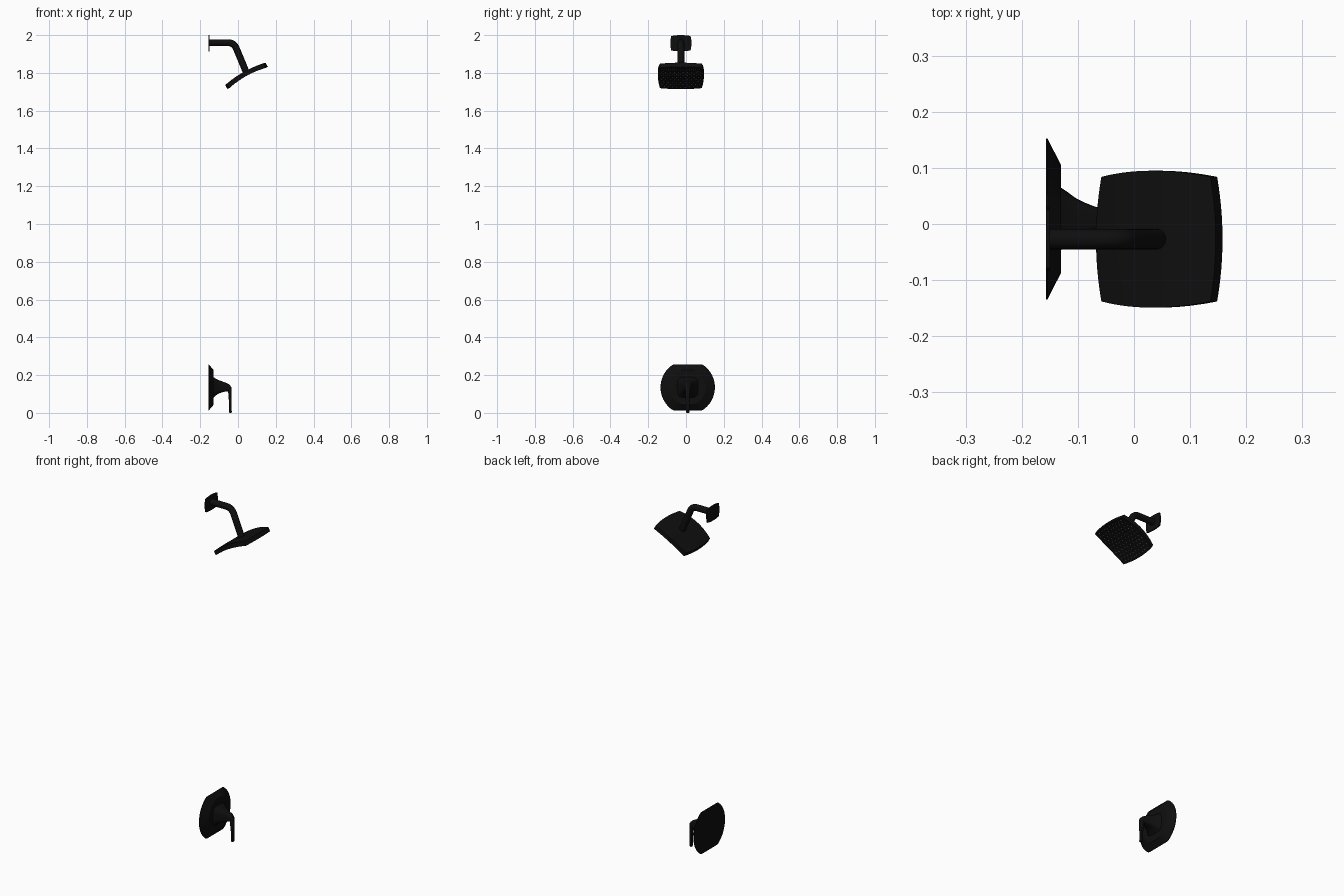
import bpy, bmesh, math
from mathutils import Matrix, Vector

if "Cube" in bpy.data.objects:
    bpy.data.objects.remove(bpy.data.objects["Cube"])


def material(name, rgb):
    m = bpy.data.materials.new(name)
    m.diffuse_color = (*rgb, 1)
    m.use_nodes = True
    m.node_tree.nodes["Principled BSDF"].inputs["Base Color"].default_value = m.diffuse_color
    return m


BLACK = material("matte black", (0.0045, 0.0045, 0.0045))
NOZZLE = material("pale grey rubber", (0.5, 0.5, 0.5))


def finish(name, bm, mat, angle=35):
    bmesh.ops.recalc_face_normals(bm, faces=bm.faces)
    me = bpy.data.meshes.new(name)
    bm.to_mesh(me)
    bm.free()
    ob = bpy.data.objects.new(name, me)
    bpy.context.collection.objects.link(ob)
    me.materials.append(mat)
    bpy.ops.object.select_all(action='DESELECT')
    ob.select_set(True)
    bpy.context.view_layer.objects.active = ob
    bpy.ops.object.shade_smooth_by_angle(angle=math.radians(angle))
    return ob


def loft(name, rings, mat, angle=35):
    bm = bmesh.new()
    loops = [[bm.verts.new(p) for p in r] for r in rings]
    n = len(loops[0])
    for a, b in zip(loops, loops[1:]):
        for i in range(n):
            j = (i + 1) % n
            bm.faces.new((a[i], a[j], b[j], b[i]))
    bm.faces.new(loops[0])
    bm.faces.new(loops[-1])
    return finish(name, bm, mat, angle)


def squircle(a, b, n=32, power=4):
    pts = []
    for i in range(n):
        t = 2 * math.pi * i / n
        c, s = math.cos(t), math.sin(t)
        pts.append((a * math.copysign(abs(c) ** (2 / power), c),
                    b * math.copysign(abs(s) ** (2 / power), s)))
    return pts


def pillow_point(s, t, hu, hv, bow, arch, w=0):
    return Vector((s * (hu - bow * t * t), t * (hv - bow * s * s), arch * (1 - s * s) + w))


# Square plate with bowed sides, optionally arched along its first axis
def pillow(name, hu, hv, bow, arch, thick, matrix, n=16):
    bm = bmesh.new()
    bmesh.ops.create_grid(bm, x_segments=n, y_segments=n, size=1)
    top = list(bm.faces)
    for v in bm.verts:
        v.co = pillow_point(v.co.x, v.co.y, hu, hv, bow, arch, thick / 2)
    new = bmesh.ops.extrude_face_region(bm, geom=top, use_keep_orig=True)['geom']
    for v in new:
        if isinstance(v, bmesh.types.BMVert):
            v.co.z -= thick
    bm.transform(matrix)
    return finish(name, bm, BLACK)


Y0 = -0.027   # centre line of the shower head
YV = 0.009    # centre line of the valve

# Shower wall flange
pillow("shower_flange", 0.043, 0.056, 0.005, 0, 0.007,
       Matrix.Translation((-0.1535, Y0, 1.957)) @ Matrix.Rotation(math.pi / 2, 4, 'Y'))

# Bent shower arm: straight, rounded bend, straight
p0, p1, p2, end = [Vector(p) for p in ((-0.055, Y0, 1.96), (-0.022, Y0, 1.96),
                                       (-0.009, Y0, 1.93), (0.047, Y0, 1.795))]
path = [Vector((-0.155, Y0, 1.96))]
for i in range(11):
    t = i / 10
    path.append(p0 * (1 - t) ** 2 + p1 * 2 * t * (1 - t) + p2 * t * t)
path.append(end)
rings = []
for i, p in enumerate(path):
    d = (path[min(i + 1, len(path) - 1)] - path[max(i - 1, 0)]).normalized()
    side = Vector((0, 1, 0))
    up = d.cross(side)
    rings.append([p + 0.018 * (side * math.cos(a) + up * math.sin(a))
                  for a in (2 * math.pi * k / 24 for k in range(24))])
loft("shower_arm", rings, BLACK)

# Tilted shower head
HEAD = Matrix.Translation((0.045, Y0, 1.784)) @ Matrix.Rotation(math.radians(-29), 4, 'Y')
SHAPE = (0.122, 0.122, 0.011, 0.013)
pillow("shower_head", *SHAPE, 0.025, HEAD)

# Spray nozzles in staggered rows on the underside
bm = bmesh.new()
for r in range(11):
    for c in range(10 if r % 2 else 9):
        s = -0.86 + 1.72 * r / 10
        t = (c - (4.5 if r % 2 else 4)) * 0.19
        p = pillow_point(s, t, *SHAPE, -0.0125)
        bmesh.ops.create_cone(bm, cap_ends=True, segments=8, radius1=0.0018, radius2=0.0022,
                              depth=0.003, matrix=HEAD @ Matrix.Translation(p))
finish("spray_nozzles", bm, NOZZLE)


# Valve wall plate: bevelled disc with flat top and bottom
def plate_ring(x, r, h):
    return [(x, YV + r * math.cos(a), 0.135 + max(-h, min(h, r * math.sin(a))))
            for a in (2 * math.pi * k / 72 for k in range(72))]


loft("valve_plate", [plate_ring(-0.157, 0.144, 0.122), plate_ring(-0.154, 0.143, 0.121),
                     plate_ring(-0.130, 0.096, 0.093)], BLACK, 25)

# Flared handle hub: x, half width, half height, centre height
hub = [(-0.132, 0.057, 0.056, 0.135), (-0.120, 0.049, 0.046, 0.136),
       (-0.105, 0.038, 0.037, 0.138), (-0.090, 0.030, 0.031, 0.138),
       (-0.070, 0.022, 0.025, 0.137), (-0.050, 0.017, 0.019, 0.134),
       (-0.040, 0.013, 0.014, 0.130)]
loft("handle_hub", [[(x, YV + u, zc + v) for u, v in squircle(a, b)]
                    for x, a, b, zc in hub], BLACK)

# Lever hanging from the hub: height, centre x, half depth, half width
lever = [(0.147, -0.050, 0.008, 0.012), (0.135, -0.046, 0.011, 0.014),
         (0.110, -0.043, 0.009, 0.013), (0.060, -0.041, 0.007, 0.010),
         (0.004, -0.040, 0.007, 0.009), (0.0, -0.040, 0.005, 0.007)]
loft("handle_lever", [[(x + u, YV + v, z) for u, v in squircle(a, b, 24)]
                      for z, x, a, b in lever], BLACK)
